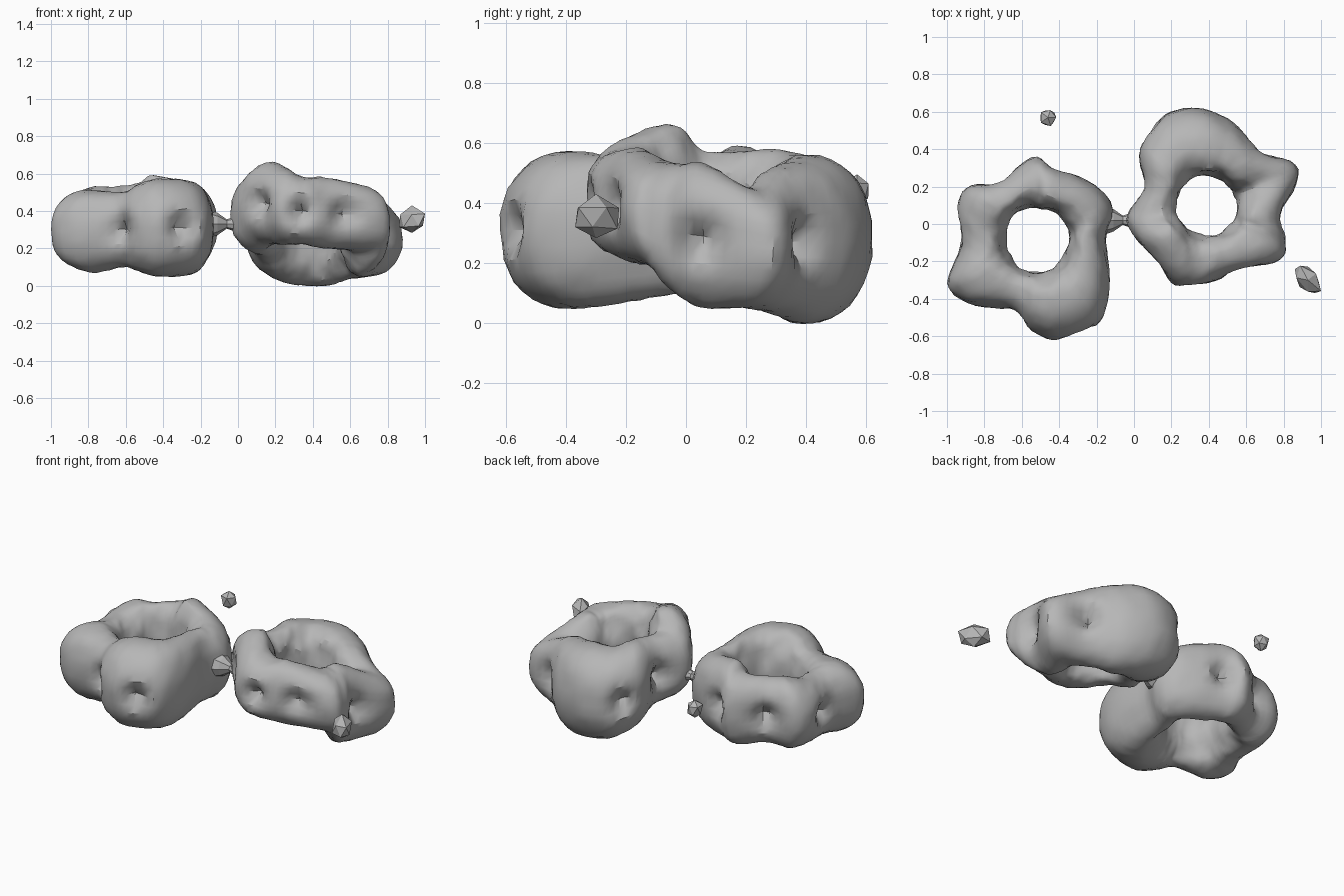
import bpy, bmesh, math, random
from mathutils import Matrix, Vector, noise

cube = bpy.data.objects.get("Cube")
if cube:
    bpy.data.objects.remove(cube, do_unlink=True)
random.seed(4)

grey = bpy.data.materials.new("stone_grey")
grey.use_nodes = True
grey.diffuse_color = (0.47, 0.47, 0.47, 1)
grey.node_tree.nodes["Principled BSDF"].inputs["Base Color"].default_value = (0.47, 0.47, 0.47, 1)


def finish(bm, name, smooth_angle=None):
    """Turn a bmesh into a named grey object, smooth where asked."""
    bmesh.ops.recalc_face_normals(bm, faces=bm.faces[:])
    mesh = bpy.data.meshes.new(name)
    bm.to_mesh(mesh)
    bm.free()
    mesh.materials.append(grey)
    obj = bpy.data.objects.new(name, mesh)
    bpy.context.collection.objects.link(obj)
    if smooth_angle:
        bpy.ops.object.select_all(action='DESELECT')
        obj.select_set(True)
        bpy.context.view_layer.objects.active = obj
        bpy.ops.object.shade_smooth_by_angle(angle=math.radians(smooth_angle))


def spline(points, s):
    """Closed Catmull-Rom curve through the points."""
    i, t = int(s), s % 1
    a, b, c, d = (Vector(points[(i + k) % len(points)]) for k in (-1, 0, 1, 2))
    return b + 0.5 * t * (c - a + t * (2 * a - 5 * b + 4 * c - d + t * (3 * (b - c) + d - a)))


def lumpy_ring(name, centre, hole, stations, dimples, steps=90, sides=36):
    """Sweep an oval section around the hole; stations are outer x, y, middle z, half height."""
    bm = bmesh.new()
    loops = []
    pits = [(Vector(spline(stations, s)[:3]), Vector((*centre, spline(stations, s)[2])))
            for s in dimples]
    for j in range(steps):
        x, y, z, half = spline(stations, j * len(stations) / steps)
        out = Vector((x - centre[0], y - centre[1], 0))
        reach = out.length
        out.normalize()
        # the crest of the section sits nearer the hole than the outside
        crest = hole + 0.4 * (reach - hole)
        loop = []
        for k in range(sides):
            a = math.tau * k / sides
            c, s = math.cos(a), math.sin(a)
            c = math.copysign(abs(c) ** 0.9, c)
            s = math.copysign(abs(s) ** 0.9, s)
            width = reach - crest if c > 0 else crest - hole
            p = Vector((*centre, z)) + out * (crest + width * c) + Vector((0, 0, half * s))
            # slight uneven surface, stronger on the rough inner wall
            p += out * noise.noise(p * 9) * (0.025 if c < 0 else 0.008)
            p += noise.noise_vector(p * 25) * 0.005
            # funnel-shaped craters around the outside
            for pit, core in pits:
                d = (p - pit).length / 0.13
                if d < 1:
                    p += (core - pit).normalized() * 0.11 * (1 - d) ** 2
            loop.append(bm.verts.new(p))
        loops.append(loop)
    for j in range(steps):
        a, b = loops[j], loops[(j + 1) % steps]
        for k in range(sides):
            n = (k + 1) % sides
            bm.faces.new((a[k], a[n], b[n], b[k]))
    finish(bm, name, 30)


def chip(name, centre, size, turn=0):
    """Small angular fragment."""
    bm = bmesh.new()
    bmesh.ops.create_icosphere(bm, subdivisions=1, radius=1)
    for v in bm.verts:
        v.co *= random.uniform(0.85, 1.1)
    place = Matrix.LocRotScale(Vector(centre), Matrix.Rotation(math.radians(turn), 3, 'Z'),
                               Vector(size))
    bm.transform(place)
    finish(bm, name)


# Ring on the model's right
lumpy_ring("right_ring", (-0.52, -0.08), 0.175, [
    (-.11, .07, .32, .22), (-.2, .2, .33, .23), (-.42, .31, .35, .24), (-.54, .36, .33, .22),
    (-.72, .24, .33, .2), (-.9, .19, .32, .21), (-.95, .04, .31, .19), (-.94, -.14, .3, .19),
    (-1, -.32, .3, .21), (-.9, -.42, .29, .22), (-.66, -.47, .3, .2), (-.55, -.57, .31, .23),
    (-.4, -.62, .31, .26), (-.2, -.54, .31, .26), (-.13, -.36, .31, .25), (-.15, -.08, .32, .23)],
    (2, 4, 6.4, 10.3, 12.5))

# Ring on the model's left, tilted so its front is higher
lumpy_ring("left_ring", (0.39, 0.09), 0.165, [
    (.88, .29, .25, .2), (.68, .4, .27, .24), (.53, .54, .27, .27), (.34, .62, .28, .28),
    (.14, .57, .29, .27), (.03, .4, .33, .25), (.04, .2, .36, .21), (-.04, .02, .38, .2),
    (.05, -.13, .44, .22), (.2, -.31, .42, .2), (.33, -.35, .4, .18), (.5, -.28, .39, .19),
    (.78, -.19, .36, .18), (.81, -.08, .31, .22), (.8, .05, .29, .24)],
    (1, 4.4, 6, 8.4, 10, 11.3, 14))

# Thin neck joining the rings
bm = bmesh.new()
rims = []
for x, r in ((-.22, .1), (-.11, .06), (-.06, .025), (0, .045)):
    rims.append([bm.verts.new((x, .02 + r * math.cos(math.tau * k / 8),
                               .33 + r * math.sin(math.tau * k / 8))) for k in range(8)])
for a, b in zip(rims, rims[1:]):
    for k in range(8):
        bm.faces.new((a[k], a[k - 1], b[k - 1], b[k]))
for rim in (rims[0], rims[-1]):
    bm.faces.new(rim)
finish(bm, "neck")

# Loose fragments
chip("back_fragment", (-.46, .57, .44), (.05, .05, .06))
chip("side_fragment", (.93, -.3, .35), (.06, .1, .075), 39)
